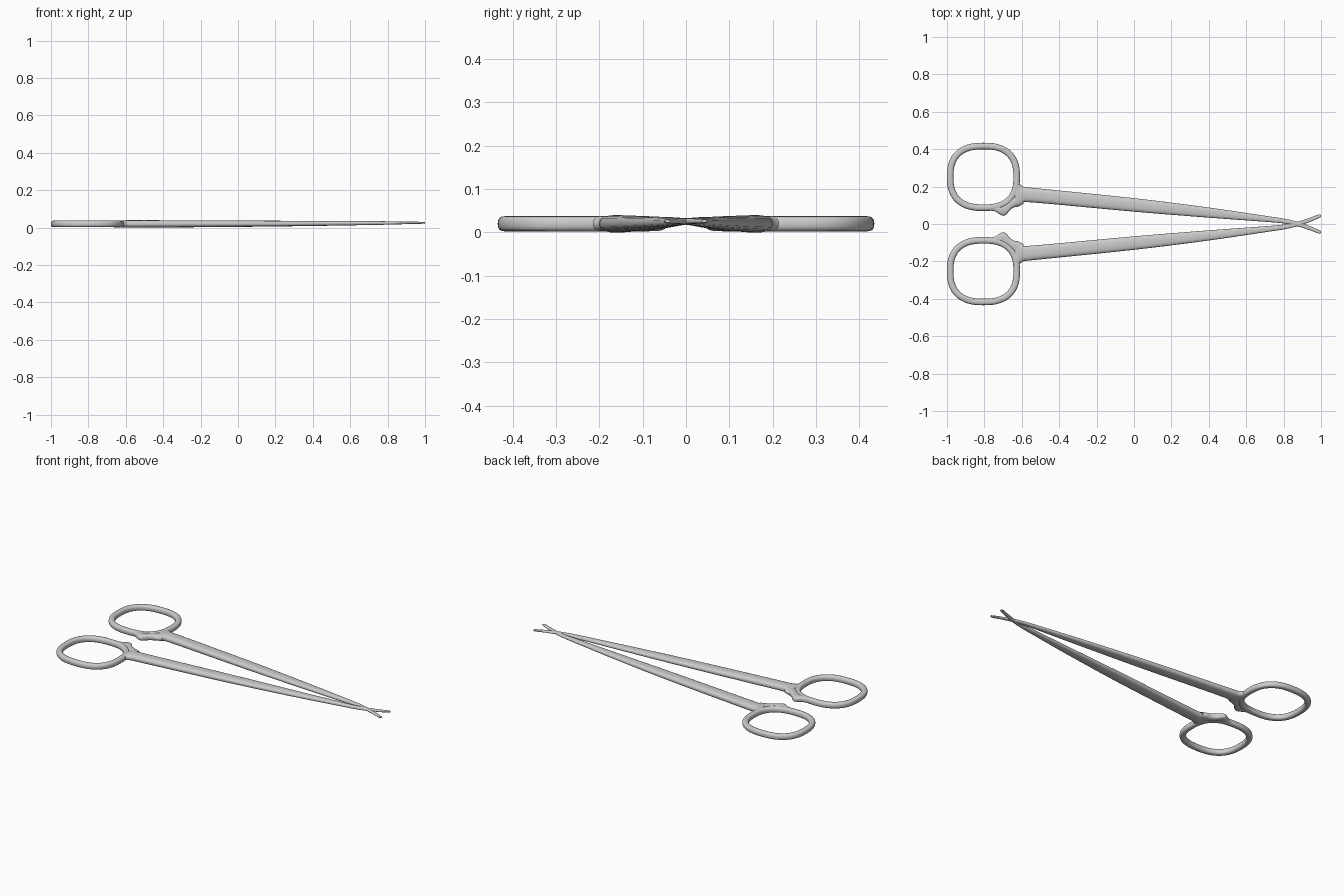
import bpy, bmesh, math
from mathutils import Vector

if "Cube" in bpy.data.objects:
    bpy.data.objects.remove(bpy.data.objects["Cube"], do_unlink=True)

steel = bpy.data.materials.new("brushed steel")
steel.use_nodes = True
color = (0.6, 0.6, 0.6, 1)
steel.diffuse_color = color
steel.node_tree.nodes["Principled BSDF"].inputs["Base Color"].default_value = color

SIDES = 20


def power(v, n):
    return math.copysign(abs(v) ** (2 / n), v)


def section(center, across, half_w, half_h, n=2.6):
    """Rounded cross-section standing upright on a horizontal direction."""
    ring = []
    for i in range(SIDES):
        a = math.tau * i / SIDES
        p = center + across * half_w * power(math.cos(a), n)
        ring.append(p + Vector((0, 0, half_h * power(math.sin(a), n))))
    return ring


def loft(name, sections, closed):
    bm = bmesh.new()
    rows = [[bm.verts.new(p) for p in s] for s in sections]
    count = len(rows)
    for k in range(count if closed else count - 1):
        a, b = rows[k], rows[(k + 1) % count]
        for i in range(SIDES):
            j = (i + 1) % SIDES
            bm.faces.new((a[i], a[j], b[j], b[i]))
    if not closed:
        bm.faces.new(rows[0])
        bm.faces.new(rows[-1])
    bmesh.ops.recalc_face_normals(bm, faces=bm.faces)
    mesh = bpy.data.meshes.new(name)
    bm.to_mesh(mesh)
    bm.free()
    mesh.materials.append(steel)
    obj = bpy.data.objects.new(name, mesh)
    bpy.context.collection.objects.link(obj)
    bpy.ops.object.select_all(action="DESELECT")
    obj.select_set(True)
    bpy.context.view_layer.objects.active = obj
    bpy.ops.object.shade_smooth_by_angle(angle=math.radians(50))


def smooth(stations, steps=5):
    """Pass a soft curve through the listed stations."""
    v = [Vector(s) for s in stations]
    v = [v[0]] + v + [v[-1]]
    out = []
    for a, b, c, d in zip(v, v[1:], v[2:], v[3:]):
        for s in range(steps):
            t = s / steps
            out.append(0.5 * (2 * b + (c - a) * t + (2 * a - 5 * b + 4 * c - d) * t * t
                              + (3 * b - a - 3 * c + d) * t ** 3))
    return out + [v[-1]]


def beam(name, stations, side):
    """Loft along x; a station is x, outer y, inner y, bottom z, top z."""
    rows = []
    for x, y1, y0, z0, z1 in smooth(stations):
        center = Vector((x, side * (y0 + y1) / 2, (z0 + z1) / 2))
        rows.append(section(center, Vector((0, side, 0)), (y1 - y0) / 2, (z1 - z0) / 2))
    loft(name, rows, False)


def finger_ring(name, side):
    count = 72
    path = []
    for i in range(count):
        a = math.tau * i / count
        path.append(Vector((-0.805 + 0.178 * power(math.cos(a), 2.5),
                            side * (0.252 + 0.165 * power(math.sin(a), 2.5)), 0.02)))
    rows = []
    for i, p in enumerate(path):
        tangent = (path[(i + 1) % count] - path[i - 1]).normalized()
        rows.append(section(p, Vector((tangent.y, -tangent.x, 0)), 0.0175, 0.0175))
    loft(name, rows, True)


# flared at the ring, tapering to the crossed blade tip
SHANK = [
    (-0.635, 0.255, 0.09, 0.003, 0.037), (-0.615, 0.218, 0.095, 0.001, 0.039),
    (-0.59, 0.2, 0.108, 0, 0.04), (-0.55, 0.194, 0.116, 0, 0.04),
    (0, 0.138, 0.066, 0.004, 0.038), (0.4, 0.088, 0.034, 0.009, 0.036),
    (0.7, 0.044, 0.012, 0.014, 0.035), (0.8, 0.029, 0.003, 0.016, 0.034),
    (0.87, 0.013, -0.011, 0.018, 0.033), (0.94, -0.011, -0.033, 0.02, 0.032),
    (0.985, -0.03, -0.05, 0.021, 0.031), (1, -0.037, -0.048, 0.023, 0.03)]

# thumb-side stop beside the ring
STOP = [
    (-0.79, 0.092, 0.073, 0.006, 0.034), (-0.745, 0.098, 0.068, 0.004, 0.036),
    (-0.72, 0.1, 0.053, 0.003, 0.037), (-0.7, 0.105, 0.044, 0.003, 0.037),
    (-0.682, 0.115, 0.052, 0.003, 0.037), (-0.66, 0.13, 0.077, 0.002, 0.038),
    (-0.635, 0.15, 0.091, 0.002, 0.038), (-0.6, 0.15, 0.105, 0.004, 0.036)]

for label, side in (("left", 1), ("right", -1)):
    finger_ring(label + "_finger_ring", side)
    beam(label + "_shank", SHANK, side)
    beam(label + "_stop", STOP, side)
